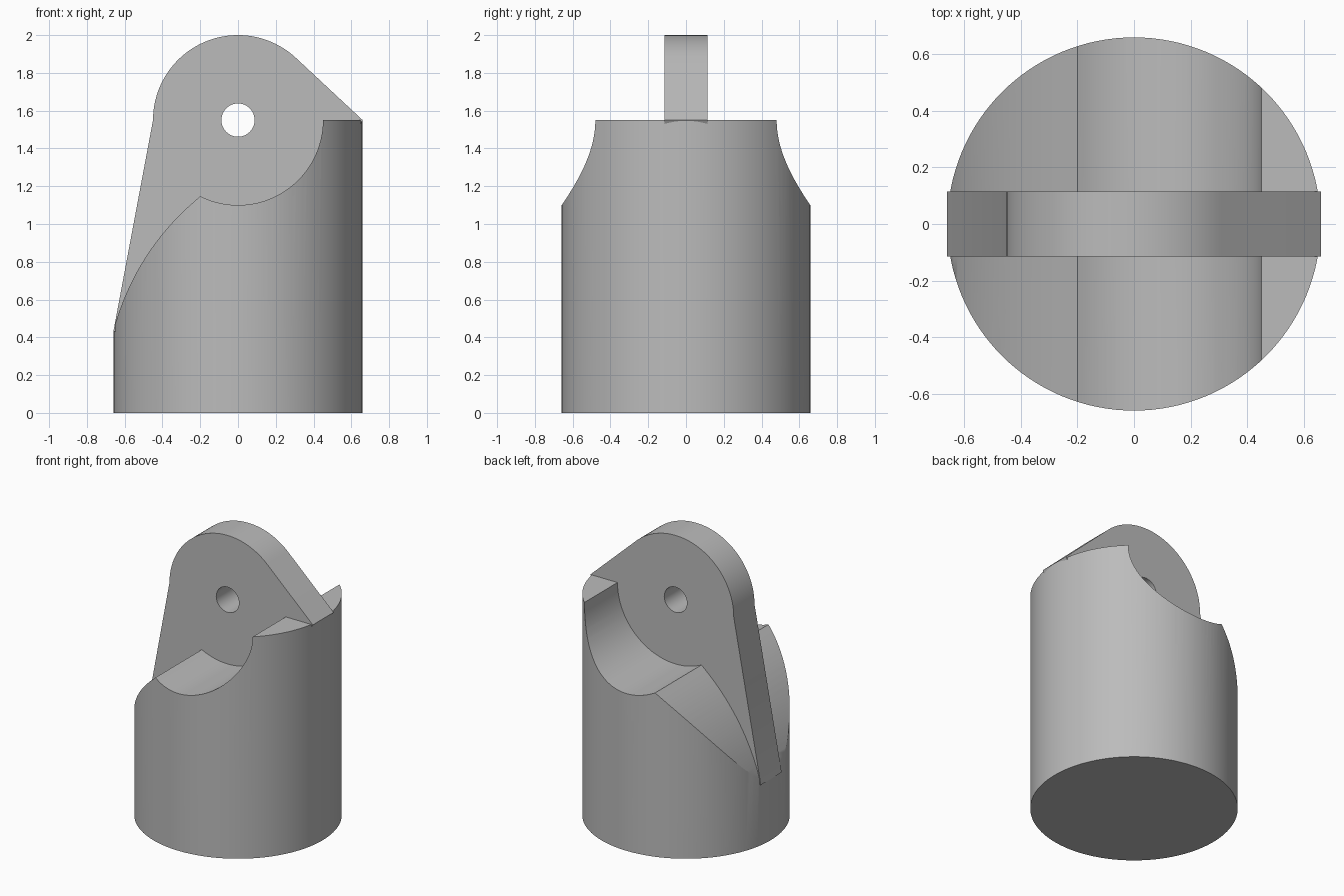
import bpy
import bmesh
from math import radians, cos, sin

RADIUS = 0.658        # round base
PIVOT = (0, 1.55)     # centre of the eye, in x and z
EYE = 0.45            # rounded head and matching notch
HALF_PLATE = 0.115

if "Cube" in bpy.data.objects:
    bpy.data.objects.remove(bpy.data.objects["Cube"], do_unlink=True)

grey = bpy.data.materials.new("plain grey")
grey.use_nodes = True
colour = (0.5, 0.5, 0.5, 1)
grey.diffuse_color = colour
grey.node_tree.nodes["Principled BSDF"].inputs["Base Color"].default_value = colour


def arc(centre, radius, start, end, steps):
    """Points on an arc in the xz plane, angles in degrees."""
    angles = [radians(start + (end - start) * i / steps) for i in range(steps + 1)]
    return [(centre[0] + radius * cos(a), centre[1] + radius * sin(a)) for a in angles]


def add_object(name, bm):
    bmesh.ops.recalc_face_normals(bm, faces=bm.faces)
    mesh = bpy.data.meshes.new(name)
    bm.to_mesh(mesh)
    bm.free()
    mesh.materials.append(grey)
    obj = bpy.data.objects.new(name, mesh)
    bpy.context.collection.objects.link(obj)
    return obj


def prism(name, outline, half_depth):
    """Extrude an xz outline evenly along y."""
    bm = bmesh.new()
    face = bm.faces.new([bm.verts.new((x, -half_depth, z)) for x, z in outline])
    grown = bmesh.ops.extrude_face_region(bm, geom=[face])["geom"]
    verts = [v for v in grown if isinstance(v, bmesh.types.BMVert)]
    bmesh.ops.translate(bm, verts=verts, vec=(0, 2 * half_depth, 0))
    return add_object(name, bm)


def combine(target, tool, operation):
    """Apply a boolean and discard the tool."""
    mod = target.modifiers.new(operation.title(), "BOOLEAN")
    mod.operation = operation
    mod.solver = "EXACT"
    mod.object = tool
    tool.hide_render = True
    bpy.ops.object.select_all(action="DESELECT")
    bpy.context.view_layer.objects.active = target
    target.select_set(True)
    bpy.ops.object.modifier_apply(modifier=mod.name)
    bpy.data.objects.remove(tool, do_unlink=True)


# Round base
bm = bmesh.new()
bmesh.ops.create_cone(bm, cap_ends=True, segments=128, radius1=RADIUS,
                      radius2=RADIUS, depth=2)
bmesh.ops.translate(bm, verts=bm.verts, vec=(0, 0, 1))
bracket = add_object("pivot_bracket", bm)

# Side silhouette of the base: shelf, round notch and curved shoulder
silhouette = [(-1, -1), (1, -1), (1, PIVOT[1])]
silhouette += arc(PIVOT, EYE, 360, 243.6, 32)
silhouette += arc((0.647, 0.0945), 1.35, 128.8, 165.6, 20)[1:]
silhouette.append((-1, 0))
combine(bracket, prism("base_silhouette", silhouette, 1), "INTERSECT")

# Upright plate with a rounded head
plate_outline = [(-0.66, 0.43), (0, 0.43), (0.6, 1.45), (0.66, 1.55)]
plate_outline += arc(PIVOT, EYE, 47, 180, 40)
plate = prism("upright_plate", plate_outline, HALF_PLATE)

# Pin hole through the head
combine(plate, prism("pin_hole", arc(PIVOT, 0.088, 0, 352.5, 47), 0.5), "DIFFERENCE")
combine(bracket, plate, "UNION")

bpy.ops.object.shade_smooth_by_angle(angle=radians(25))
